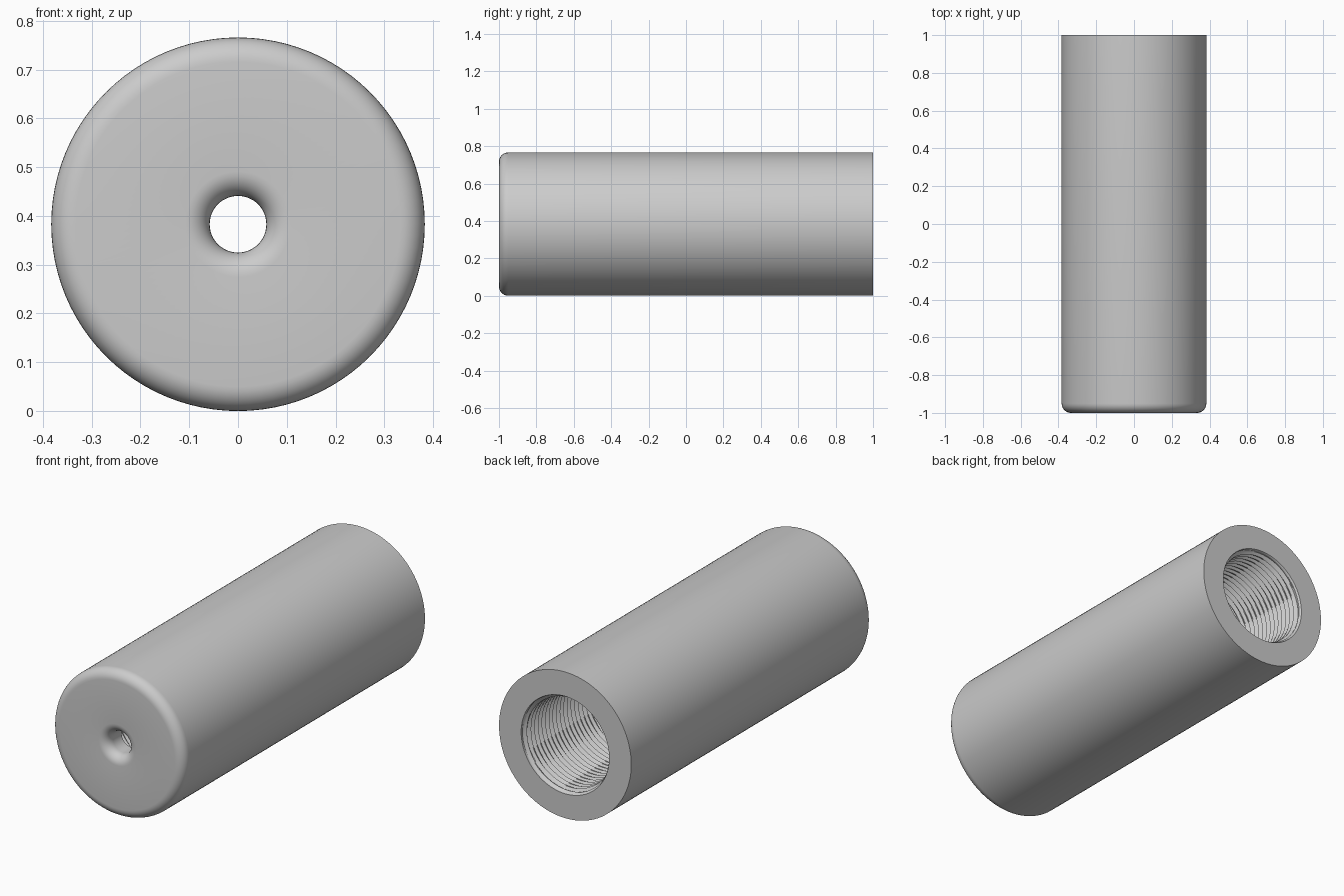
import bpy, bmesh
from math import sin, cos, pi, radians

cube = bpy.data.objects.get("Cube")
if cube:
    bpy.data.objects.remove(cube, do_unlink=True)

RADIUS = 0.383      # outer radius, also the height of the axis
HOLE = 0.058        # small hole in the front wall
BORE = 0.255        # threaded bore, open at the back
FILLET = 0.05
WALL = 0.12         # thickness of the front wall
PITCH, DEPTH = 0.03, 0.02
SIDES, STEPS = 96, 6


def arc(cy, cr, start, end, steps=8):
    """Points (y, radius) along a fillet."""
    angles = [start + (end - start) * i / steps for i in range(steps + 1)]
    return [(cy + FILLET * cos(a), cr + FILLET * sin(a)) for a in angles]


def thread_radius(y, turn):
    """Helical V-thread that fades out at both ends of the bore."""
    phase = (y / PITCH + turn) % 1
    ridge = 1 - abs(2 * phase - 1)
    fade = min(1, (1 - y) / PITCH, (y + 1 - WALL) / PITCH)
    return BORE - DEPTH * ridge * max(0, fade)


# Closed section: back rim, rounded front edge, rounded hole, inside of wall
front = -1 + FILLET
section = [(1, RADIUS)]
section += arc(front, RADIUS - FILLET, pi / 2, pi)
section += arc(front, HOLE + FILLET, pi, pi * 1.5)
section += [(-1 + WALL, HOLE)]
rows = [(y, lambda turn, r=r: r) for y, r in section]

# Threaded bore, from the wall to the back opening
count = int((2 - WALL) / PITCH * STEPS)
for i in range(count + 1):
    y = -1 + WALL + (2 - WALL) * i / count
    rows.append((y, lambda turn, y=y: thread_radius(y, turn)))

# Revolve every row around the long axis
bm = bmesh.new()
rings = []
for y, radius in rows:
    ring = []
    for s in range(SIDES):
        turn = s / SIDES
        a, r = 2 * pi * turn, radius(turn)
        ring.append(bm.verts.new((r * cos(a), y, RADIUS + r * sin(a))))
    rings.append(ring)
for i, ring in enumerate(rings):
    after = rings[(i + 1) % len(rings)]
    for s in range(SIDES):
        t = (s + 1) % SIDES
        bm.faces.new((ring[s], ring[t], after[t], after[s]))
bmesh.ops.recalc_face_normals(bm, faces=bm.faces)

mesh = bpy.data.meshes.new("threaded_sleeve")
bm.to_mesh(mesh)
bm.free()
sleeve = bpy.data.objects.new("threaded_sleeve", mesh)
bpy.context.collection.objects.link(sleeve)

# Plain grey finish
grey = bpy.data.materials.new("plain_grey")
grey.use_nodes = True
colour = (0.6, 0.6, 0.6, 1)
grey.diffuse_color = colour
grey.node_tree.nodes["Principled BSDF"].inputs["Base Color"].default_value = colour
mesh.materials.append(grey)

bpy.ops.object.select_all(action="DESELECT")
sleeve.select_set(True)
bpy.context.view_layer.objects.active = sleeve
bpy.ops.object.shade_smooth_by_angle(angle=radians(30))
